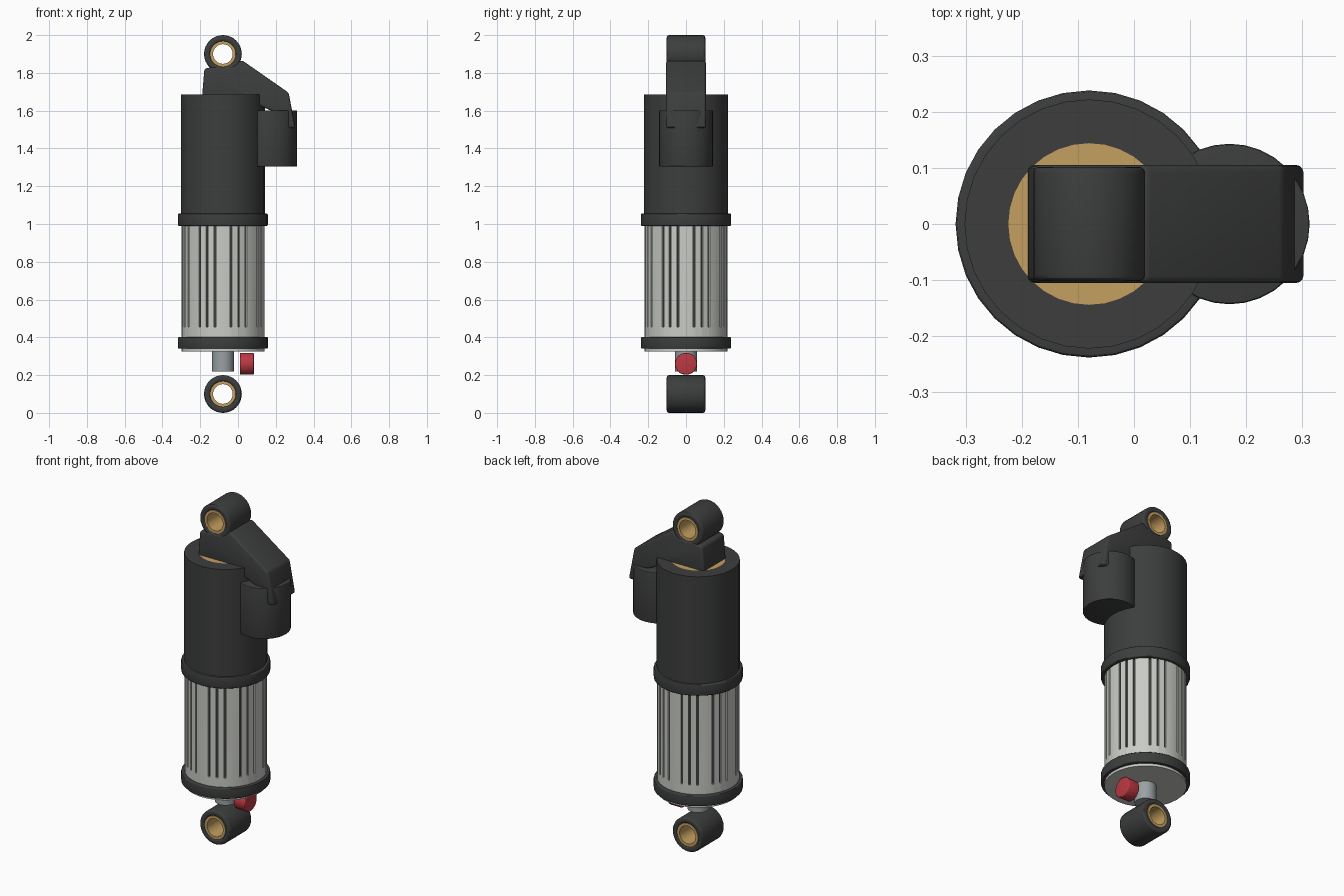
import bpy, bmesh, math
from mathutils import Matrix, Vector

if "Cube" in bpy.data.objects:
    bpy.data.objects.remove(bpy.data.objects["Cube"])

AX = -0.08          # main damper axis
SEG = 32


def material(name, rgb):
    m = bpy.data.materials.new(name)
    m.diffuse_color = (*rgb, 1)
    m.use_nodes = True
    m.node_tree.nodes["Principled BSDF"].inputs["Base Color"].default_value = m.diffuse_color
    return m


DARK = material("dark_metal", (0.045, 0.048, 0.046))
SILVER = material("silver", (0.58, 0.60, 0.56))
STEEL = material("steel", (0.32, 0.36, 0.37))
GOLD = material("bronze", (0.56, 0.35, 0.12))
RED = material("red", (0.50, 0.04, 0.055))


def make_object(name, bm, mat, bevel=0):
    bmesh.ops.recalc_face_normals(bm, faces=bm.faces)
    me = bpy.data.meshes.new(name)
    bm.to_mesh(me)
    bm.free()
    ob = bpy.data.objects.new(name, me)
    bpy.context.collection.objects.link(ob)
    me.materials.append(mat)
    if bevel:
        b = ob.modifiers.new("bevel", 'BEVEL')
        b.width, b.segments, b.limit_method = bevel, 3, 'ANGLE'
    return ob


def lathe(name, profile, mat, loc=(AX, 0, 0), axis='Z', bevel=0, closed=False):
    """Revolve (radius, height) points around an axis."""
    bm = bmesh.new()
    vs = [bm.verts.new((r, 0, h)) for r, h in profile]
    pairs = list(zip(vs, vs[1:])) + ([(vs[-1], vs[0])] if closed else [])
    es = [bm.edges.new(p) for p in pairs]
    bmesh.ops.spin(bm, geom=vs + es, cent=(0, 0, 0), axis=(0, 0, 1),
                   angle=math.tau, steps=SEG, use_merge=False)
    bmesh.ops.remove_doubles(bm, verts=bm.verts, dist=1e-5)
    rot = {'Z': Matrix(), 'Y': Matrix.Rotation(math.pi / 2, 4, 'X'),
           'X': Matrix.Rotation(math.pi / 2, 4, 'Y')}[axis]
    bmesh.ops.transform(bm, matrix=Matrix.Translation(Vector(loc)) @ rot, verts=bm.verts)
    return make_object(name, bm, mat, bevel)


def cylinder(name, r, lo, hi, mat, **kw):
    return lathe(name, [(0, lo), (r, lo), (r, hi), (0, hi)], mat, **kw)


def tube(name, r_in, r_out, lo, hi, mat, **kw):
    return lathe(name, [(r_in, lo), (r_out, lo), (r_out, hi), (r_in, hi)],
                 mat, closed=True, **kw)


# Upper can with its bronze centre
tube("upper_can", 0.144, 0.222, 1.0, 1.685, DARK)
cylinder("bronze_core", 0.144, 1.02, 1.683, GOLD)

# Silver sleeve, slotted in groups of three
sleeve = cylinder("slotted_sleeve", 0.22, 0.325, 1.03, SILVER)
bm = bmesh.new()
for i in range(SEG):
    if i % 4:
        m = (Matrix.Translation((AX, 0, 0)) @ Matrix.Rotation(math.tau * i / SEG, 4, 'Z')
             @ Matrix.Translation((0.23, 0, 0.73)) @ Matrix.Diagonal((0.05, 0.011, 0.55, 1)))
        bmesh.ops.create_cube(bm, size=1, matrix=m)
cutter = make_object("slot_cutter", bm, DARK)
cutter.hide_render = True
cut = sleeve.modifiers.new("slots", 'BOOLEAN')
cut.operation, cut.object, cut.solver = 'DIFFERENCE', cutter, 'EXACT'
cylinder("slot_backing", 0.209, 0.42, 1.02, DARK)

# Collars above and below the sleeve
tube("upper_collar", 0.2, 0.238, 0.99, 1.055, DARK, bevel=0.006)
tube("lower_collar", 0.2, 0.238, 0.34, 0.402, DARK, bevel=0.006)

# Shaft and red adjuster knob
cylinder("shaft", 0.058, 0.22, 0.34, STEEL)
cylinder("adjuster_knob", 0.058, 0.01, 0.084, RED, loc=(0, 0, 0.26), axis='X', bevel=0.006)

# Mounting eyelets with bronze bushings
for label, z in (("lower", 0.1), ("upper", 1.9)):
    tube(label + "_eyelet", 0.066, 0.1, -0.102, 0.102, DARK,
         loc=(AX, 0, z), axis='Y', bevel=0.012)
    tube(label + "_bushing", 0.052, 0.068, -0.1, 0.1, GOLD, loc=(AX, 0, z), axis='Y')

# Side reservoir
cylinder("reservoir", 0.143, 1.305, 1.602, DARK, loc=(0.17, 0, 0), bevel=0.004)

# Bracket joining the upper eyelet, can and reservoir
outline = [(-0.192, 1.65), (-0.178, 1.822), (-0.13, 1.832), (-0.03, 1.832), (0.02, 1.868),
           (0.268, 1.695), (0.304, 1.508), (0.22, 1.508), (0.2, 1.59), (0.06, 1.65)]
bm = bmesh.new()
face = bm.faces.new([bm.verts.new((x, -0.105, z)) for x, z in outline])
new = bmesh.ops.extrude_face_region(bm, geom=[face])["geom"]
bmesh.ops.translate(bm, vec=(0, 0.21, 0), verts=[v for v in new if isinstance(v, bmesh.types.BMVert)])
make_object("reservoir_bracket", bm, DARK, bevel=0.012)

# Bake modifiers, then smooth with sharp edges kept
deps = bpy.context.evaluated_depsgraph_get()
parts = [o for o in bpy.context.collection.objects if o is not cutter]
baked = [(o, bpy.data.meshes.new_from_object(o.evaluated_get(deps))) for o in parts]
for ob, me in baked:
    ob.modifiers.clear()
    ob.data = me
    me.shade_smooth()
    me.set_sharp_from_angle(angle=math.radians(30))
bpy.data.objects.remove(cutter)
